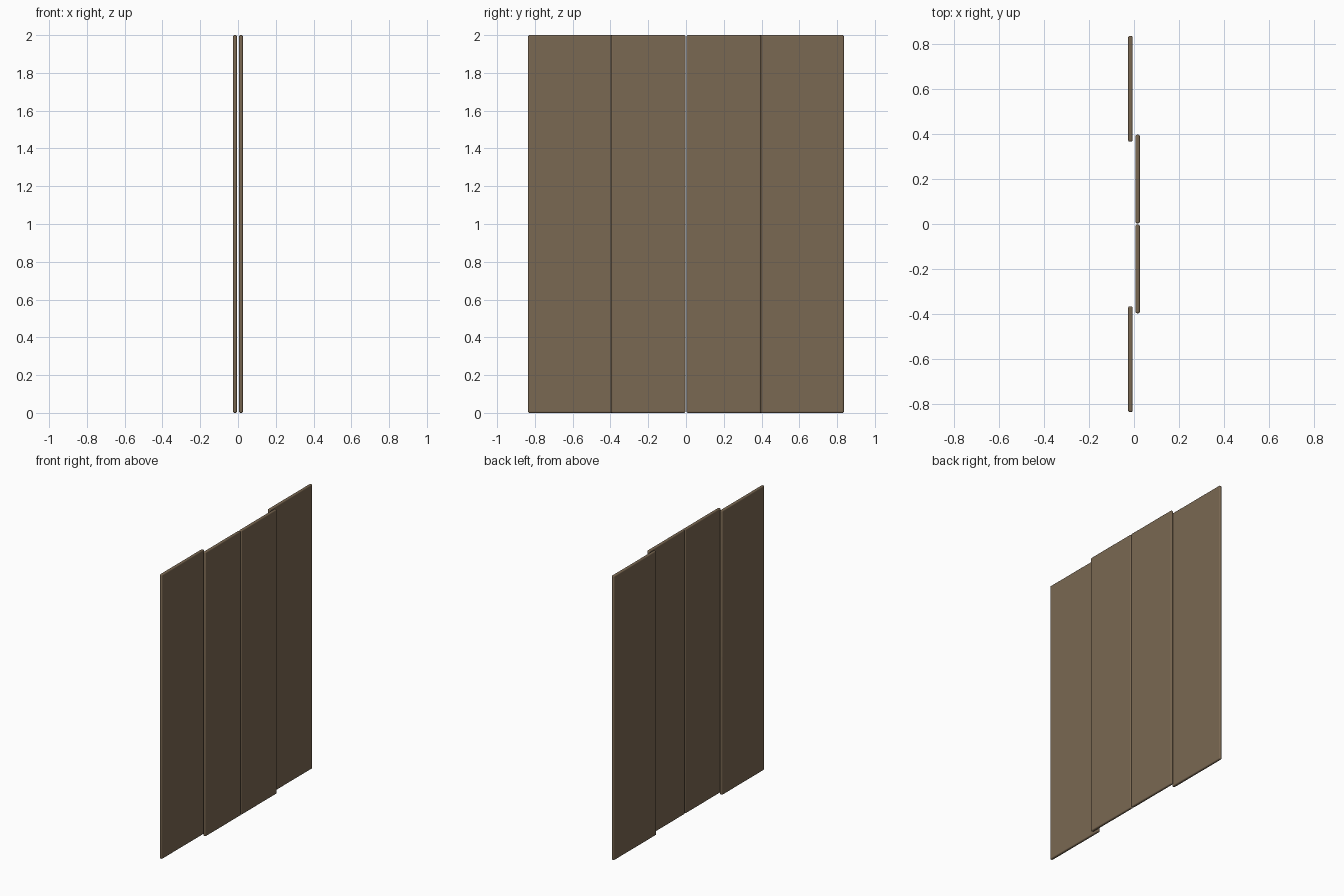
import bpy
import math

cube = bpy.data.objects.get("Cube")
if cube:
    bpy.data.objects.remove(cube, do_unlink=True)

# Brown panel finish
brown = bpy.data.materials.new("brown")
brown.use_nodes = True
colour = (0.195, 0.138, 0.084, 1.0)
brown.diffuse_color = colour
brown.node_tree.nodes["Principled BSDF"].inputs["Base Color"].default_value = colour

HEIGHT = 2.0
THICKNESS = 0.02
TRACK_OFFSET = 0.016  # distance of each sliding track from the middle


def panel(name, x, y0, y1):
    """Upright slab with softly rounded edges."""
    bpy.ops.mesh.primitive_cube_add(size=1, location=(x, (y0 + y1) / 2, HEIGHT / 2))
    ob = bpy.context.object
    ob.name = name
    ob.scale = (THICKNESS, y1 - y0, HEIGHT)
    bpy.ops.object.transform_apply(location=False, rotation=False, scale=True)
    ob.data.materials.append(brown)
    bevel = ob.modifiers.new("rounded_edges", "BEVEL")
    bevel.width = 0.007
    bevel.segments = 3
    bpy.ops.object.shade_smooth_by_angle(angle=math.radians(35))


# Two inner panels on one track, two wider outer panels overlapping behind them
for side, s in (("front", -1), ("back", 1)):
    panel(side + "_inner_panel", TRACK_OFFSET, *sorted((s * 0.003, s * 0.397)))
    panel(side + "_outer_panel", -TRACK_OFFSET, *sorted((s * 0.366, s * 0.836)))
